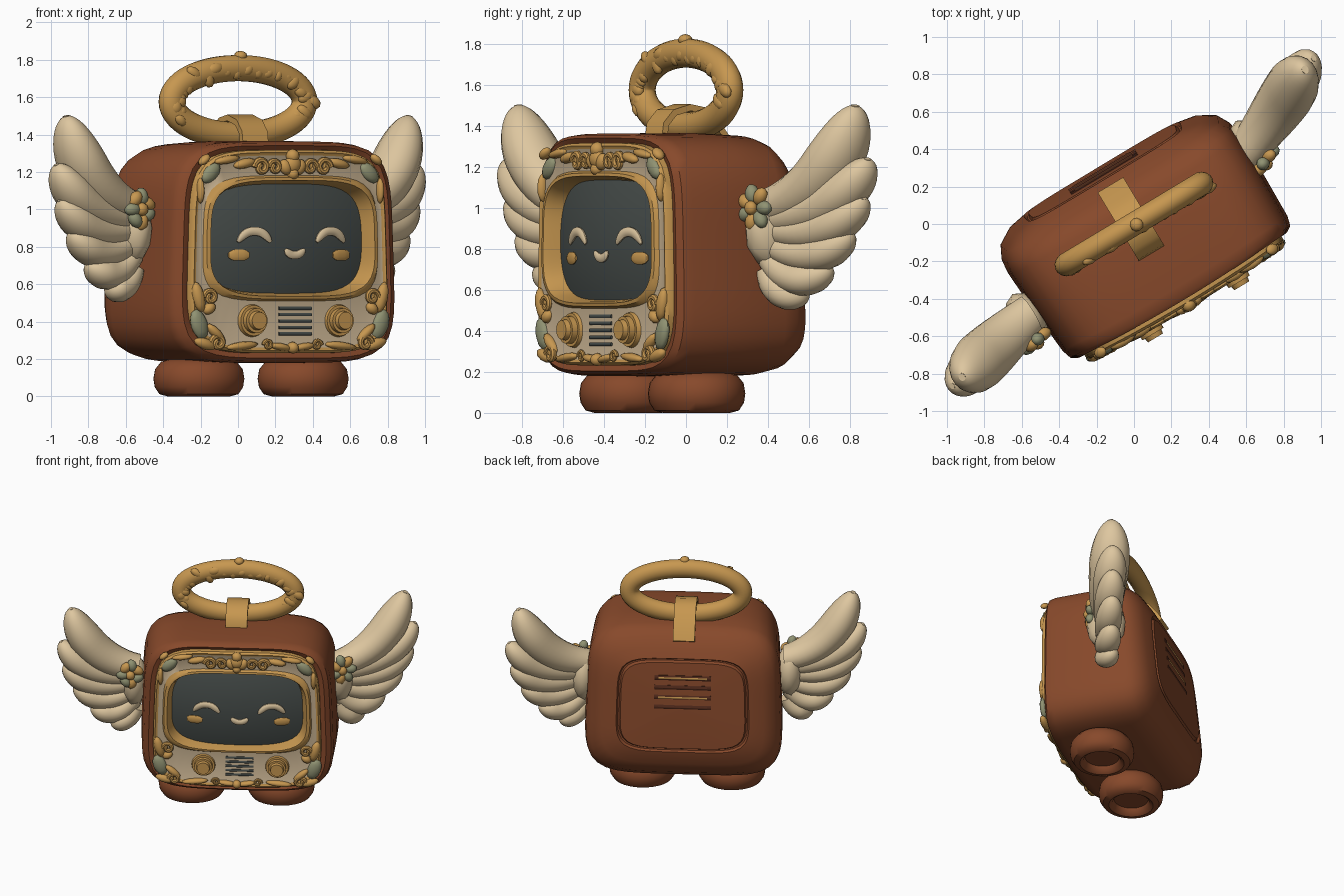
import bpy, bmesh, math, random
from mathutils import Vector, Matrix

random.seed(4)
if "Cube" in bpy.data.objects:
    bpy.data.objects.remove(bpy.data.objects["Cube"])
TURN = math.radians(31)      # the whole figure stands turned about z
X, Y = Vector((1, 0, 0)), Vector((0, 1, 0))
made = []


def material(name, *rgb):
    m = bpy.data.materials.new(name)
    m.use_nodes = True
    m.diffuse_color = (*rgb, 1)
    m.node_tree.nodes["Principled BSDF"].inputs["Base Color"].default_value = (*rgb, 1)
    return m


BROWN = material("brown shell", .245, .067, .024)
GOLD = material("antique gold", .57, .31, .08)
IVORY = material("ivory feather", .73, .57, .35)
STONE = material("stone frame", .57, .44, .28)
SCREEN = material("dark screen", .064, .076, .071)
SAGE = material("sage green", .28, .29, .17)
DARK = material("dark brown slot", .09, .025, .012)


def bend(u, v, z):
    """Curve of the shell: bowed front, leaning back, slightly narrower top."""
    shift = .012 - .03 * v
    if v < 0:
        v += .025 * (u / .65) ** 2 * min(1, -v / .47)
    else:
        v -= .1 * (z - .7) * min(1, v / .3)
    return Vector((u * (1 - .05 * (z - .75)) + shift, v, z))


def finish(name, bm, *mats):
    bmesh.ops.recalc_face_normals(bm, faces=bm.faces)
    me = bpy.data.meshes.new(name)
    bm.to_mesh(me)
    bm.free()
    for m in mats:
        me.materials.append(m)
    ob = bpy.data.objects.new(name, me)
    ob.rotation_euler.z = TURN
    bpy.context.collection.objects.link(ob)
    made.append(ob)


def skin(bm, rings, caps=(True, True), closed=False, bands=None):
    n = len(rings[0])
    vs = [[bm.verts.new(p) for p in r] for r in rings]
    for i in range(len(vs) - (not closed)):
        a, b = vs[i], vs[(i + 1) % len(vs)]
        for j in range(n):
            f = bm.faces.new((a[j], a[(j + 1) % n], b[(j + 1) % n], b[j]))
            f.material_index = bands[i] if bands else 0
    if not closed:
        for use, ring in zip(caps, (vs[0], vs[-1])):
            if use:
                bm.faces.new(ring)


def soft_rect(v, hw, z0, z1, p=5, n=72):
    pts = []
    for i in range(n):
        c, s = math.cos(math.tau * i / n), math.sin(math.tau * i / n)
        r = (abs(c) ** p + abs(s) ** p) ** (-1 / p)
        pts.append(bend(hw * r * c, v, (z0 + z1) / 2 + (z1 - z0) / 2 * r * s))
    return pts


def sweep(bm, pts, radii, axis=Y, depth=1, sides=12, closed=False):
    """Tube along pts; depth stretches the section along axis."""
    rings, m = [], len(pts)
    for i, p in enumerate(pts):
        nxt = pts[(i + 1) % m] if closed else pts[min(i + 1, m - 1)]
        prv = pts[i - 1] if closed else pts[max(i - 1, 0)]
        side = (nxt - prv).normalized().cross(axis).normalized()
        ring = []
        for j in range(sides):
            a = math.tau * (j + .5) / sides
            ring.append(p + radii[i] * (math.cos(a) * side + depth * math.sin(a) * axis))
        rings.append(ring)
    skin(bm, rings, closed=closed)


def blob(bm, p, su, sv, sz, tilt=0):
    mat = Matrix.Translation(p) @ Matrix.Rotation(tilt, 4, "Y") @ Matrix.Diagonal((su, sv, sz, 1))
    bmesh.ops.create_icosphere(bm, subdivisions=2, radius=1, matrix=mat)


# Shell with hollow front and grooved back panel
bm = bmesh.new()
skin(bm, [soft_rect(*s) for s in (
    (-.36, .5, .52, 1.14, 4), (-.44, .56, .28, 1.27), (-.475, .61, .225, 1.325),
    (-.485, .645, .205, 1.34), (-.465, .68, .188, 1.355), (-.41, .695, .18, 1.362),
    (-.1, .71, .178, 1.365), (.12, .715, .182, 1.355), (.19, .705, .2, 1.335), (.255, .67, .25, 1.29),
    (.305, .59, .34, 1.22), (.332, .485, .44, 1.16), (.315, .475, .45, 1.15),
    (.315, .465, .46, 1.14), (.336, .455, .47, 1.13), (.345, .2, .68, .92), (.346, .02, .79, .81))])
finish("body_shell", bm, BROWN)

# Back vent slots, two of them showing a gilt lining
bm, inlay = bmesh.new(), bmesh.new()
for i in range(4):
    z = .79 + .075 * i
    sweep(bm, [bend(.21 * k / 4, .339, z) for k in range(-4, 5)], [.021] * 9, Y, .5, 8)
    lining = inlay if i % 2 else bm
    sweep(lining, [bend(.18 * k / 4, .346, z) for k in range(-4, 5)], [.009] * 9, Y, .6, 8)
finish("back_vent_slots", bm, DARK)
finish("back_vent_inlay", inlay, GOLD)

# Front frame: gold edge, stone field, gold lip around the screen
bm = bmesh.new()
skin(bm, [soft_rect(*s) for s in (
    (-.46, .612, .23, 1.318), (-.505, .61, .232, 1.316), (-.518, .597, .245, 1.303),
    (-.508, .58, .26, 1.287), (-.513, .545, .51, 1.18, 4.5), (-.535, .535, .52, 1.17, 4),
    (-.538, .513, .535, 1.155, 4), (-.5, .495, .545, 1.143, 4), (-.41, .468, .56, 1.125, 4))],
    caps=(False, False), bands=(1, 1, 1, 0, 1, 1, 1, 1))
finish("front_frame", bm, STONE, GOLD)


# Domed screen
def dome(u, z):
    return -.425 - .085 * max(0, 1 - (u / .48) ** 2 * .6 - ((z - .845) / .3) ** 2 * .5)


bm = bmesh.new()
rings = []
for s in (1, .93, .82, .66, .46, .25, .03):
    ring = soft_rect(-.42, .485 * s, .845 - .295 * s, .845 + .295 * s, 4)
    rings.append([Vector((p.x, p.y + dome(p.x - .025, p.z) + .425, p.z)) for p in ring])
skin(bm, rings, caps=(False, True))
finish("screen", bm, SCREEN)


# Smiling face
def face_arc(bm, cu, cz, half, rise, r):
    pts, radii = [], []
    for k in range(-10, 11):
        t = k / 10
        u, z = cu + half * t, cz + rise * (1 - abs(t) ** 2.4)
        pts.append(bend(u, dome(u, z) - .004, z))
        radii.append(r * (1.05 - t ** 6 * .65))
    sweep(bm, pts, radii, Y, .55, 10)


bm = bmesh.new()
for cu in (-.225, .255):
    face_arc(bm, cu, .825, .095, .058, .023)
face_arc(bm, .02, .787, .06, -.032, .021)
finish("eyes_and_mouth", bm, IVORY)
bm = bmesh.new()
for cu in (-.31, .33):
    u = [cu + .058 * k / 3 for k in range(-3, 4)]
    sweep(bm, [bend(q, dome(q, .755) - .002, .755) for q in u],
          [.014, .027, .031, .031, .031, .027, .014], Y, .35, 12)
finish("cheeks", bm, GOLD)

# Control knobs
bm = bmesh.new()
for u in (-.24, .29):
    for r0, r1, v, d in ((.09, .082, -.515, .03), (.068, .066, -.535, .05), (.054, .046, -.565, .04)):
        mat = Matrix.Translation(bend(u, v, .405)) @ Matrix.Rotation(math.pi / 2, 4, "X")
        bmesh.ops.create_cone(bm, cap_ends=True, segments=28, radius1=r0, radius2=r1, depth=d, matrix=mat)
finish("control_knobs", bm, GOLD)

# Speaker slats
bm = bmesh.new()
for i in range(5):
    sweep(bm, [bend(.02 + .1 * t, -.514, .335 + .034 * i) for t in (-1, 0, 1)], [.009] * 3, Y, .7, 8)
finish("speaker_slats", bm, SCREEN)

# Frame ornaments: scrolls, leaves and a crest
gold, sage = bmesh.new(), bmesh.new()


def scroll(u, z, r, flip, turns=1.2):
    pts, n = [], 18
    for k in range(n):
        t = k / (n - 1)
        a, q = math.tau * turns * t, r * (1 - .75 * t)
        pts.append(bend(u + flip * q * math.cos(a), -.522, z + q * math.sin(a)))
    sweep(gold, pts, [r * .38] * n, Y, 1, 8)


for sx in (-1, 1):
    for u, z, r in ((.115, 1.225, .04), (.2, 1.225, .045), (.45, .285, .042), (.5, .53, .04), (.15, .275, .028)):
        scroll(sx * u, z, r, sx)
    for u, z, a, b, tilt in ((.3, 1.245, .07, .026, .2), (.41, 1.265, .08, .022, .15),
                             (.55, 1.265, .04, .022, .7), (.57, 1.1, .02, .07, 0),
                             (.565, .53, .035, .085, .25), (.5, .47, .04, .03, .6),
                             (.46, .34, .07, .026, -.7), (.52, .28, .07, .03, -.3),
                             (.3, .27, .1, .022, .1), (.07, .265, .07, .02, -.15)):
        blob(gold, bend(sx * u, -.514, z), a, .03, b, sx * tilt)
    for u, z, a, b, tilt in ((.505, 1.195, .07, .042, .75), (.555, .385, .05, .085, .35)):
        blob(sage, bend(sx * u, -.51, z), a, .028, b, sx * tilt)
    blob(gold, bend(sx * .045, -.52, 1.225), .035, .03, .045, sx * .5)
for z, r in ((1.285, .038), (1.24, .05), (1.19, .032), (.26, .032)):
    blob(gold, bend(0, -.522, z), r, .036, r)
finish("frame_ornaments", gold, GOLD)
finish("frame_leaves", sage, SAGE)

# Carry ring with soft relief on its front, and the strap that holds it
bm = bmesh.new()
N = 56


def ring_point(a):
    return Vector((.415 * math.cos(a), 0, 1.575 + .18 * math.sin(a)))


sweep(bm, [ring_point(math.tau * i / N) for i in range(N)], [.071] * N, Y, .9, 16, True)
for i in range(26):
    a = math.radians(-28 + 236 * i / 25)
    out = Vector((math.cos(a), 0, math.sin(a)))
    p = ring_point(a) + out * random.uniform(-.03, .03) - Y * random.uniform(.035, .045)
    blob(bm, p, random.uniform(.035, .055), .026, random.uniform(.028, .036), random.uniform(0, 3))
blob(bm, Vector((.01, -.01, 1.82)), .036, .036, .028)
finish("carry_ring", bm, GOLD)
bm = bmesh.new()
path = [(-.17, 1.34), (-.16, 1.41), (-.11, 1.465), (-.02, 1.49), (.06, 1.475),
        (.115, 1.43), (.16, 1.375), (.2, 1.325), (.23, 1.275)]
sweep(bm, [Vector((0, v, z)) for v, z in path], [.023] * len(path), X, 4.9, 4)
finish("ring_strap", bm, GOLD)

# Feet: rounded pads with a hollow sole
bm = bmesh.new()
profile = [(.02, .05), (.13, .05), (.145, .015), (.17, 0), (.215, .012), (.24, .05),
           (.247, .095), (.238, .145), (.205, .185), (.15, .2), (.02, .2)]
for u in (-.325, .325):
    skin(bm, [[Vector((u + r * math.cos(math.tau * i / 32), -.135 + .95 * r * math.sin(math.tau * i / 32), z))
               for i in range(32)] for r, z in profile])
finish("feet", bm, BROWN)


# Wings: fanned blunt feathers, a shoulder pad and a small rosette
def plump(t):
    """Feather thickness: swelling outwards, then a round tip."""
    if t < .62:
        return .72 + .28 * math.sin(math.pi / 2 * t / .62)
    return max(.02, 1 - ((t - .62) / .38) ** 2) ** .5


feathers = ((.72, 1.0, 1.08, 1.06, 1.21, 1.5, .128), (.73, .95, 1.12, .95, 1.28, 1.24, .105),
            (.74, .9, 1.07, .82, 1.255, 1.05, .095), (.74, .83, 1.0, .69, 1.18, .88, .088),
            (.74, .76, .88, .58, 1.06, .71, .085), (.73, .69, .79, .55, .92, .58, .078))
for side, label, v0, sweep_back in ((1, "left", .03, .42), (-1, "right", -.13, -.2)):
    def at(s, z, dv=0):
        return Vector((side * s, v0 + sweep_back * (s - .72) + dv, z))

    bm = bmesh.new()
    for s0, z0, sc, zc, s1, z1, r in feathers:
        pts, radii = [], []
        for k in range(21):
            t = math.sin(math.pi / 2 * k / 20)
            w = ((1 - t) ** 2, 2 * t * (1 - t), t * t)
            pts.append(at(w[0] * s0 + w[1] * sc + w[2] * s1, w[0] * z0 + w[1] * zc + w[2] * z1))
            radii.append(r * plump(t))
        sweep(bm, pts, radii, Y, 1.2, 16)
    blob(bm, at(.75, .9), .1, .15, .2)
    finish(label + "_wing", bm, IVORY)

    petals, heart = bmesh.new(), bmesh.new()
    for k in range(7):
        a = math.tau * k / 7
        blob(petals if k % 2 else heart,
             at(.77 + .055 * math.cos(a), 1.0 + .07 * math.sin(a), -.125), .05, .035, .036, -a)
    blob(petals, at(.77, 1.0, -.145), .036, .03, .036)
    finish(label + "_rosette_gold", petals, GOLD)
    finish(label + "_rosette_sage", heart, SAGE)

bpy.ops.object.select_all(action="DESELECT")
for ob in made:
    ob.select_set(True)
bpy.context.view_layer.objects.active = made[0]
bpy.ops.object.shade_smooth_by_angle(angle=math.radians(42))
